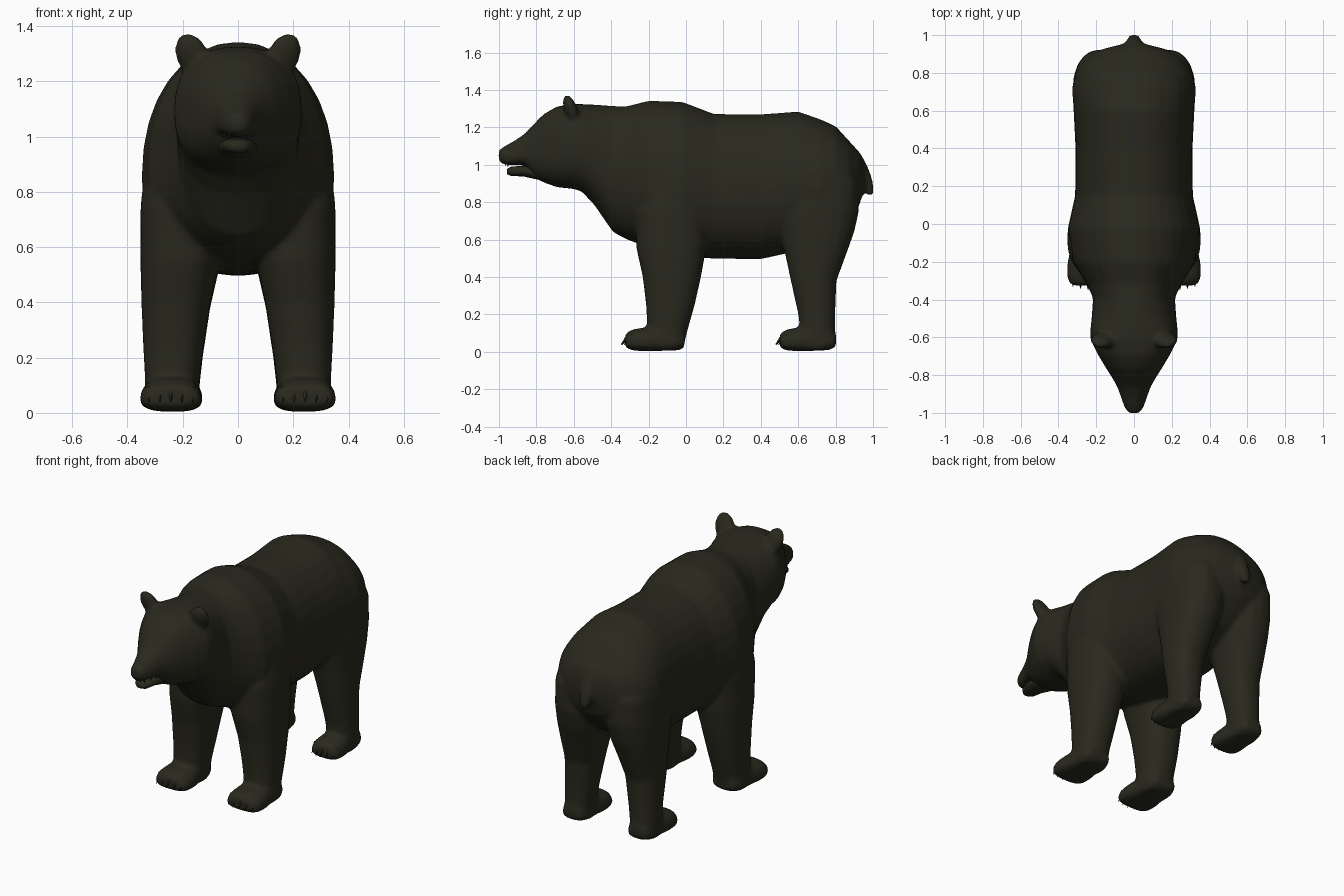
import bpy, bmesh, math
from mathutils import Vector, Matrix

if "Cube" in bpy.data.objects:
    bpy.data.objects.remove(bpy.data.objects["Cube"])

fur = bpy.data.materials.new("dark_brown_fur")
fur.diffuse_color = (0.023, 0.022, 0.013, 1)
fur.use_nodes = True
fur.node_tree.nodes["Principled BSDF"].inputs["Base Color"].default_value = fur.diffuse_color


def finish(bm, name):
    bmesh.ops.recalc_face_normals(bm, faces=bm.faces)
    me = bpy.data.meshes.new(name)
    bm.to_mesh(me)
    bm.free()
    me.materials.append(fur)
    for p in me.polygons:
        p.use_smooth = True
    ob = bpy.data.objects.new(name, me)
    bpy.context.collection.objects.link(ob)
    return ob


def loft(name, axis, rings, n=20, power=2.0, side=1):
    """rings: (position, u centre, u half, v low, v widest, v high[, power]); u is x"""
    bm = bmesh.new()
    loops = []
    for pos, uc, uh, v0, vc, v1, *own in rings:
        pw = own[0] if own else power
        loop = []
        for i in range(n):
            a = 2 * math.pi * i / n
            c, s = math.cos(a), math.sin(a)
            u = uc + uh * math.copysign(abs(c) ** (2 / pw), c)
            h = (v1 - vc) if s > 0 else (vc - v0)
            v = vc + h * math.copysign(abs(s) ** (2 / pw), s)
            co = (side * u, pos, v) if axis == 'y' else (side * u, v, pos)
            loop.append(bm.verts.new(co))
        loops.append(loop)
    for a, b in zip(loops, loops[1:]):
        for i in range(n):
            j = (i + 1) % n
            bm.faces.new((a[i], a[j], b[j], b[i]))
    bm.faces.new(loops[0])
    bm.faces.new(loops[-1])
    return finish(bm, name)


def spikes(name, items):
    """cones given as (base, tip, radius)"""
    bm = bmesh.new()
    for base, tip, r in items:
        a, b = Vector(base), Vector(tip)
        d = b - a
        m = Matrix.Translation((a + b) / 2) @ d.to_track_quat('Z', 'Y').to_matrix().to_4x4()
        bmesh.ops.create_cone(bm, cap_ends=True, segments=6, radius1=r, radius2=r * 0.1,
                              depth=d.length, matrix=m)
    return finish(bm, name)


parts = []
# head, neck and torso: (y, half width, bottom, widest height, top)
torso = [(-1.002, .028, 1.02, 1.05, 1.08), (-.97, .052, .998, 1.04, 1.1),
         (-.92, .068, .998, 1.04, 1.128), (-.86, .09, .997, 1.05, 1.168),
         (-.82, .112, .935, 1.05, 1.212), (-.76, .15, .905, 1.07, 1.272),
         (-.69, .192, .88, 1.08, 1.312), (-.61, .231, .872, 1.09, 1.325),
         (-.56, .231, .86, 1.09, 1.325), (-.49, .224, .785, 1.05, 1.322),
         (-.39, .217, .64, .98, 1.315), (-.32, .25, .602, .92, 1.312),
         (-.2, .325, .557, .87, 1.343), (-.02, .35, .51, .85, 1.337),
         (.15, .312, .498, .85, 1.272), (.4, .31, .495, .86, 1.27),
         (.6, .32, .54, .87, 1.285), (.72, .328, .59, .88, 1.243),
         (.80, .308, .63, .9, 1.207), (.87, .262, .7, .92, 1.13),
         (.925, .17, .78, .93, 1.07), (.953, .06, .87, .95, 1.02)]
body = loft("body", 'y', [(y, 0, w, b, c, t, 2.4 if -.8 < y < -.5 else 2.15)
                          for y, w, b, c, t in torso], 32)

# legs: (z, front y, back y, inner x, outer x)
front_leg = [(1.0, -.2, .06, .1, .325), (.75, -.275, .115, .06, .353), (.55, -.265, .108, .065, .354),
             (.4, -.232, .081, .098, .35), (.25, -.214, .047, .122, .344),
             (.12, -.207, .01, .14, .337), (.04, -.2, -.01, .142, .34), (.008, -.18, -.03, .16, .32)]
hind_leg = [(1.05, .58, .85, .08, .28), (.9, .5, .922, .04, .318), (.75, .47, .925, .02, .326),
            (.64, .5, .9, .035, .323), (.52, .53, .857, .068, .318), (.38, .56, .805, .1, .312),
            (.2, .6, .798, .127, .306), (.1, .612, .797, .138, .305), (.03, .615, .787, .142, .303),
            (.01, .62, .77, .155, .29)]
# paw: (distance forward of heel, half width, bottom, top)
paw = [(0, .07, .025, .1), (.05, .095, .008, .14), (.15, .1, .004, .14),
       (.21, .112, .004, .13), (.27, .112, .006, .122), (.308, .1, .018, .105), (.318, .07, .03, .085)]

claws = []
for label, leg, heel, px, k in (("front", front_leg, -.008, .243, 1), ("hind", hind_leg, .802, .222, .84)):
    for s in (-1, 1):
        parts.append(loft(label + "_leg", 'z', [(z, (a + b) / 2, (b - a) / 2, f, (f + r) / 2, r)
                     for z, f, r, a, b in leg], 20, 2.3, s))
        parts.append(loft(label + "_paw", 'y', [(heel - d * (.95 + .05 * (k == 1)), px, w * k, b, .045, t)
                     for d, w, b, t in paw], 20, 2.5, s))
        for i in range(5):
            x = s * (px + (i - 2) * .04 * k)
            y = heel - .318 * (.95 + .05 * (k == 1)) + .01 + .006 * abs(i - 2) ** 1.5
            claws.append(((x, y + .012, .09), (x, y - .032, .038), .013))

# ears
for s in (-1, 1):
    bm = bmesh.new()
    m = (Matrix.Translation((s * .165, -.615, 1.292)) @ Matrix.Rotation(s * .3, 4, 'Y')
         @ Matrix.Rotation(s * .25, 4, 'Z')
         @ Matrix.Rotation(.3, 4, 'X') @ Matrix.Diagonal((.062, .036, .09, 1)))
    bmesh.ops.create_uvsphere(bm, u_segments=14, v_segments=10, radius=1, matrix=m)
    parts.append(finish(bm, "ear"))

# tail
parts.append(loft("tail", 'z', [(z, 0, w, f, (f + b) / 2, b) for z, w, f, b in
             [(1.06, .03, .87, .935), (1.0, .038, .91, .968), (.94, .04, .938, .992),
              (.88, .037, .958, 1.004), (.838, .024, .968, 1.003)]], 14))

# fuse the body parts into one continuous skin
bpy.ops.object.select_all(action='DESELECT')
for o in parts + [body]:
    o.select_set(True)
bpy.context.view_layer.objects.active = body
bpy.ops.object.join()
rm = body.modifiers.new("skin", 'REMESH')
rm.mode = 'VOXEL'
rm.voxel_size = 0.012
rm.use_smooth_shade = True
sm = body.modifiers.new("soften", 'SMOOTH')
sm.factor = 0.5
sm.iterations = 9

# lower jaw
loft("lower_jaw", 'y', [(y, 0, w, b, (b + t) / 2, t) for y, w, b, t in
     [(-.957, .022, .95, .978), (-.935, .044, .94, .99), (-.87, .06, .938, .995),
      (-.8, .075, .922, .998), (-.74, .075, .925, .998)]], 16, 2.2)

# claws and teeth
spikes("claws", claws)
teeth = []
for s in (-1, 1):
    for x, y, h in ((.012, -.965, .008), (.03, -.952, .016), (.048, -.91, .008), (.056, -.88, .008)):
        teeth.append(((s * x, y, 1.01), (s * x, y, 1.003 - h), .006))
spikes("teeth", teeth)
